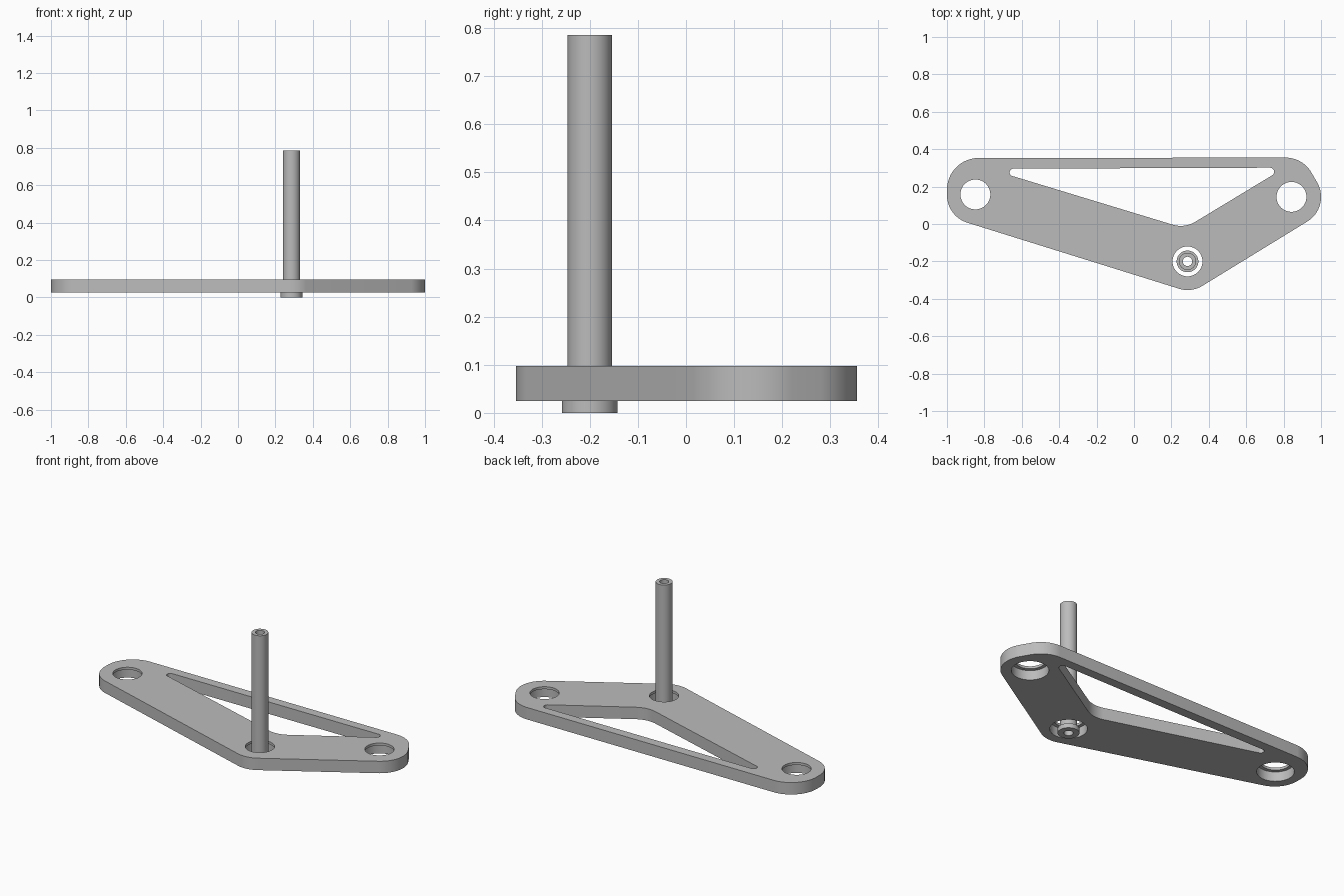
import bpy, bmesh
from math import cos, sin, radians, tau

cube = bpy.data.objects.get("Cube")
if cube:
    bpy.data.objects.remove(cube, do_unlink=True)

grey = bpy.data.materials.new("plain grey")
grey.use_nodes = True
grey.diffuse_color = (0.5, 0.5, 0.5, 1)
grey.node_tree.nodes["Principled BSDF"].inputs["Base Color"].default_value = (0.5, 0.5, 0.5, 1)


def wrap(circles, steps=144):
    """Outline of a band stretched around circles given as (x, y, radius)."""
    points = []
    for i in range(steps):
        c, s = cos(tau * i / steps), sin(tau * i / steps)
        x, y, r = max(circles, key=lambda k: k[0] * c + k[1] * s + k[2])
        points.append((x + r * c, y + r * s))
    return points


def new_object(name, bm):
    bmesh.ops.recalc_face_normals(bm, faces=bm.faces)
    mesh = bpy.data.meshes.new(name)
    bm.to_mesh(mesh)
    bm.free()
    mesh.materials.append(grey)
    obj = bpy.data.objects.new(name, mesh)
    bpy.context.collection.objects.link(obj)
    return obj


def slab(name, outline, bottom, top):
    bm = bmesh.new()
    face = bm.faces.new([bm.verts.new((x, y, bottom)) for x, y in outline])
    new = bmesh.ops.extrude_face_region(bm, geom=[face])["geom"]
    bmesh.ops.translate(bm, vec=(0, 0, top - bottom),
                        verts=[v for v in new if isinstance(v, bmesh.types.BMVert)])
    return new_object(name, bm)


def select_only(obj):
    bpy.ops.object.select_all(action="DESELECT")
    obj.select_set(True)
    bpy.context.view_layer.objects.active = obj


def cut(obj, cutter):
    select_only(obj)
    mod = obj.modifiers.new("cut", "BOOLEAN")
    mod.operation, mod.solver, mod.object = "DIFFERENCE", "EXACT", cutter
    bpy.ops.object.modifier_apply(modifier=mod.name)
    bpy.data.objects.remove(cutter, do_unlink=True)


def smooth(obj):
    select_only(obj)
    bpy.ops.object.shade_smooth_by_angle(angle=radians(30))


BOTTOM, LIP, TOP = 0.025, 0.082, 0.097
POST = (0.286, -0.2)

# Arm plate with rounded corners
plate = slab("arm_plate", wrap([
    (-0.845, 0.155, 0.155), (-0.83, 0.183, 0.17), (0.81, 0.195, 0.16),
    (0.845, 0.145, 0.155), (*POST, 0.153)]), BOTTOM, TOP)

# Triangular opening
cut(plate, slab("opening_cutter", wrap([
    (-0.645, 0.276, 0.02), (0.727, 0.279, 0.022), (0.25, 0.14, 0.15)]), 0, 0.2))

# Bearing seats: wide bore from below, narrower lip at the top
for x, y in [(-0.848, 0.158), (0.842, 0.145), POST]:
    cut(plate, slab("bore_cutter", wrap([(x, y, 0.08)], 48), 0, 0.2))
    cut(plate, slab("seat_cutter", wrap([(x, y, 0.1)], 48), 0, LIP))
smooth(plate)

# Hollow post with a foot collar, turned from one profile
profile = [(0.025, 0), (0.058, 0), (0.058, 0.027), (0.046, 0.027), (0.046, 0.785), (0.025, 0.785)]
bm = bmesh.new()
verts = [bm.verts.new((r, 0, z)) for r, z in profile]
edges = [bm.edges.new((verts[i - 1], verts[i])) for i in range(len(verts))]
bmesh.ops.spin(bm, geom=verts + edges, cent=(0, 0, 0), axis=(0, 0, 1), angle=tau, steps=48)
bmesh.ops.remove_doubles(bm, verts=bm.verts, dist=0.0001)
post = new_object("hollow_post", bm)
post.location = (*POST, 0)
smooth(post)
